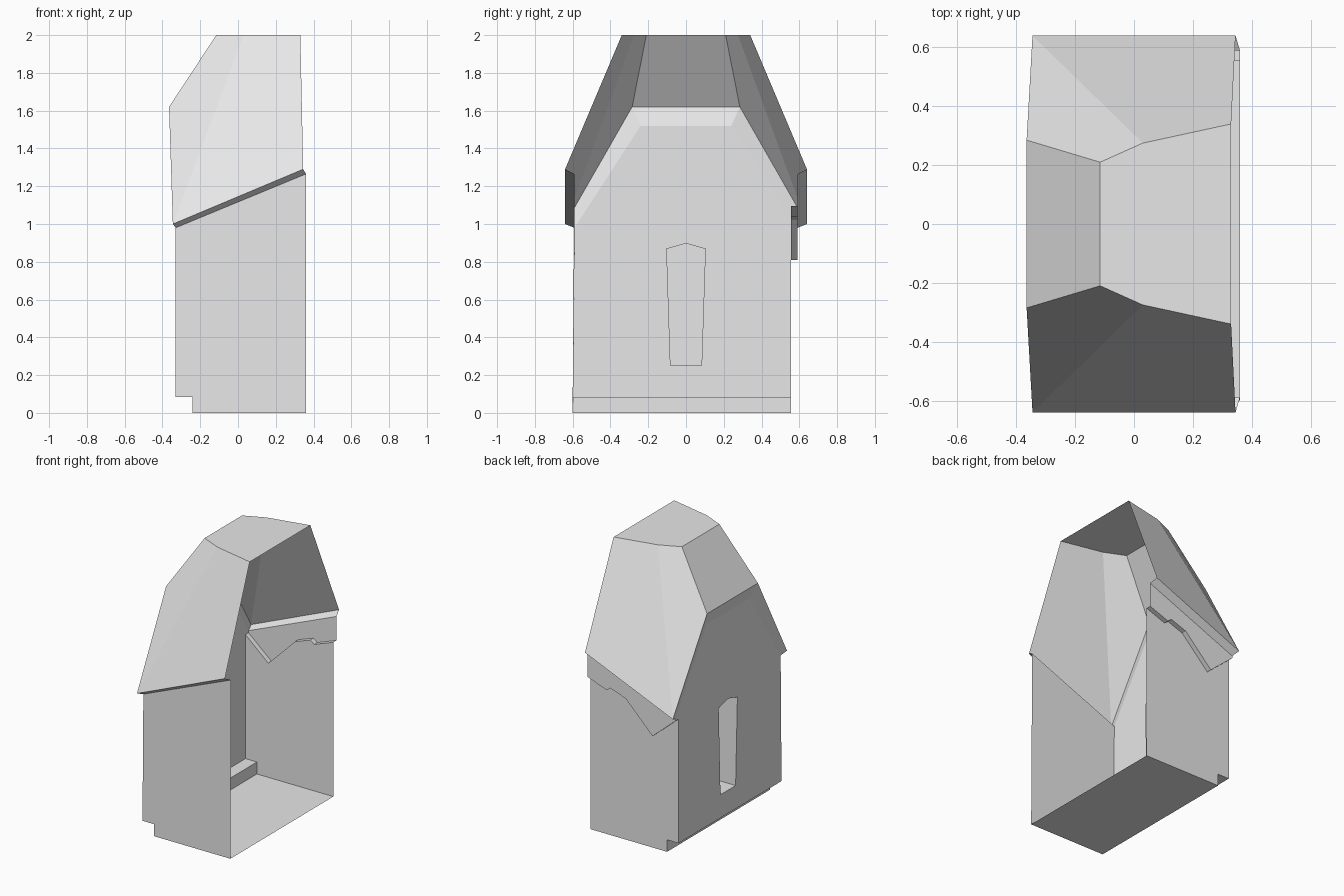
import bpy
import bmesh
from mathutils import Vector

cube = bpy.data.objects.get("Cube")
if cube:
    bpy.data.objects.remove(cube, do_unlink=True)

grey = bpy.data.materials.new("plain_grey")
grey.use_nodes = True
grey.diffuse_color = (0.8, 0.8, 0.8, 1)
grey.node_tree.nodes["Principled BSDF"].inputs["Base Color"].default_value = (0.8, 0.8, 0.8, 1)

CENTRE = Vector((0, 0, 1.4))


def build(name, faces, target=CENTRE, inward=False):
    """Make a flat-shaded sheet object with faces turned away from (or to) a point."""
    bm = bmesh.new()
    for points in faces:
        face = bm.faces.new([bm.verts.new(p) for p in points])
        face.normal_update()
        away = face.normal.dot(face.calc_center_median() - target) > 0
        if away == inward:
            face.normal_flip()
    bmesh.ops.remove_doubles(bm, verts=bm.verts, dist=0.0005)
    mesh = bpy.data.meshes.new(name)
    bm.to_mesh(mesh)
    bm.free()
    mesh.materials.append(grey)
    obj = bpy.data.objects.new(name, mesh)
    bpy.context.collection.objects.link(obj)
    return obj


def mirror(points):
    return [(x, -y, z) for x, y, z in points]


def strip(a, b):
    """Quads joining two point rows."""
    return [(a[i], a[i + 1], b[i + 1], b[i]) for i in range(len(a) - 1)]


# Main sizes
OPEN, GABLE, STEP = 0.36, -0.33, -0.24
FRONT, FOOT, BACK, BAND = -0.59, -0.60, 0.555, 0.59
STEP_Z, LOW, HIGH = 0.085, 0.98, 1.265

# Roof: half outline, mirrored, with the flat top and the hip
eave_low, eave_high = (-0.345, 0.64, 1.0), (0.345, 0.64, 1.29)
hip, top_a = (-0.365, 0.285, 1.62), (-0.115, 0.21, 2)
top_b, top_c = (0.03, 0.275, 2), (0.33, 0.34, 2)
wall_low, wall_high, wall_peak = (GABLE, BAND, LOW), (OPEN, BAND, HIGH), (GABLE, 0.24, 1.52)
side = [
    (eave_low, eave_high, top_c, top_b),
    (eave_low, top_b, top_a, hip),
]
soffit = [
    (eave_low, eave_high, wall_high, wall_low),
    (eave_low, hip, wall_peak, wall_low),
]
top_edge = [top_a, top_b, top_c]
build("roof", side + [mirror(f) for f in side] + [
    top_edge + mirror(top_edge)[::-1],
    [hip, top_a] + mirror([top_a, hip]),
])
build("roof_soffit", soffit + [mirror(f) for f in soffit] + [
    [hip, wall_peak] + mirror([wall_peak, hip]),
])

# Floor and the step along the gable wall
build("floor", [[(STEP, FOOT, 0), (OPEN, FOOT, 0), (OPEN, BACK, 0), (STEP, BACK, 0)]])
step_rows = [[(x, y, z) for x, z in ((GABLE, STEP_Z), (STEP, STEP_Z), (STEP, 0))]
             for y in (FOOT, BACK)]
build("base_step", strip(*step_rows))

# Front wall
build("front_wall", [[
    (OPEN, FOOT, 0), (OPEN, FRONT, HIGH), (GABLE, FRONT, LOW),
    (GABLE, FOOT, STEP_Z), (STEP, FOOT, STEP_Z), (STEP, FOOT, 0),
]])

# Back wall with a ragged band stepping outward under the eave
ragged = [(OPEN, 1.095), (0.21, 1.04), (0.18, 1.063), (0.06, 1.02), (-0.15, 0.81), (GABLE, 0.965)]
inner = [(x, BACK, z) for x, z in ragged]
outer = [(x, BAND, z) for x, z in ragged]
build("back_wall", [inner + [
    (GABLE, BACK, STEP_Z), (STEP, BACK, STEP_Z), (STEP, BACK, 0), (OPEN, BACK, 0),
]])
build("ragged_band", [outer + [wall_low, wall_high]] + strip(inner, outer))

# Gable wall in two halves around the window opening
window = [(0, 0.25), (0.085, 0.25), (0.105, 0.87), (0, 0.9)]
window_half = [(GABLE, y, z) for y, z in window]
peak_mid = (GABLE, 0, 1.52)
base_mid = (GABLE, 0, STEP_Z)
back_half = [base_mid, (GABLE, BACK, STEP_Z), inner[-1], outer[-1], wall_low, wall_peak, peak_mid]
front_half = [base_mid, (GABLE, FOOT, STEP_Z)] + mirror([wall_low, wall_peak]) + [peak_mid]
build("gable_wall", [
    back_half + window_half[::-1],
    front_half + mirror(window_half)[::-1],
])

# Window niche reaching into the room
NICHE = -0.18
ring = window_half + mirror(window_half)[2:0:-1] + window_half[:1]
deep = [(NICHE, y, z) for x, y, z in ring]
build("window_niche", strip(ring, deep) + [deep[:-1]],
      target=Vector((GABLE, 0, 0.6)), inward=True)
